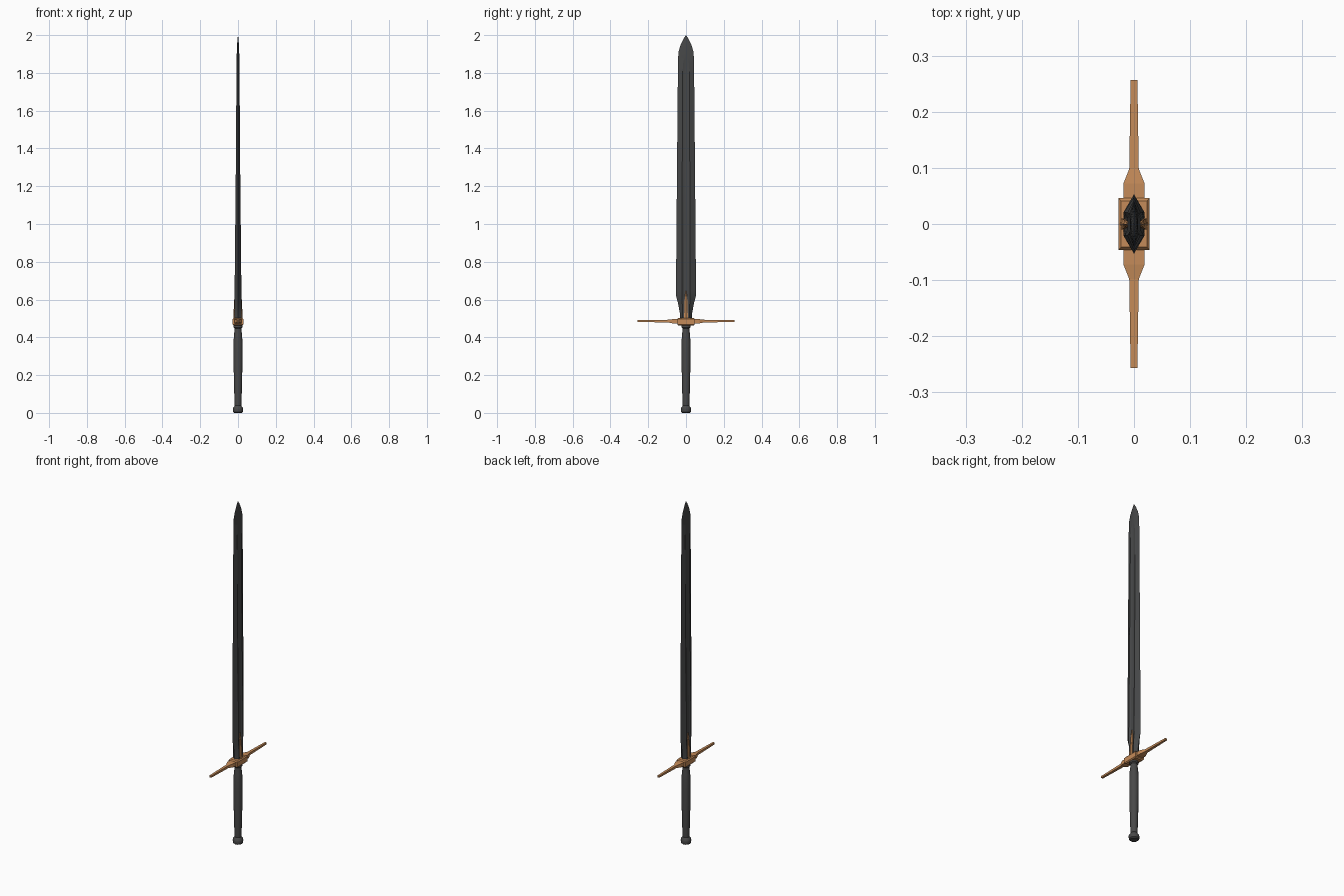
import bpy, bmesh, math

if "Cube" in bpy.data.objects:
    bpy.data.objects.remove(bpy.data.objects["Cube"])


def material(name, rgb):
    m = bpy.data.materials.new(name)
    m.diffuse_color = (*rgb, 1)
    m.use_nodes = True
    m.node_tree.nodes["Principled BSDF"].inputs["Base Color"].default_value = m.diffuse_color
    return m


STEEL = material("dark steel", (0.062, 0.064, 0.065))
GRIP = material("charcoal grip", (0.065, 0.065, 0.065))
BRONZE = material("bronze", (0.56, 0.26, 0.10))


def loft(name, rings, mat, smooth=None):
    """Skin a list of equal-length point rings and cap both ends."""
    bm = bmesh.new()
    vs = [[bm.verts.new(p) for p in r] for r in rings]
    n = len(rings[0])
    for a, b in zip(vs, vs[1:]):
        for i in range(n):
            j = (i + 1) % n
            bm.faces.new((a[i], a[j], b[j], b[i]))
    bm.faces.new(vs[0][::-1])
    bm.faces.new(vs[-1])
    bmesh.ops.recalc_face_normals(bm, faces=bm.faces)
    me = bpy.data.meshes.new(name)
    bm.to_mesh(me)
    bm.free()
    me.materials.append(mat)
    ob = bpy.data.objects.new(name, me)
    bpy.context.collection.objects.link(ob)
    if smooth:
        bpy.ops.object.select_all(action='DESELECT')
        bpy.context.view_layer.objects.active = ob
        ob.select_set(True)
        bpy.ops.object.shade_smooth_by_angle(angle=math.radians(smooth))
    return ob


def lathe(name, profile, mat, sides=16):
    rings = [[(r * math.cos(2 * math.pi * (i + .5) / sides),
               r * math.sin(2 * math.pi * (i + .5) / sides), z)
              for i in range(sides)] for r, z in profile]
    return loft(name, rings, mat, 35)


def blade_ring(z, w, t, f, d):
    """Half width w, half thickness t, fuller half width f, fuller depth d."""
    half = [(0, w), (t, f), (t - d, f * .5), (t - d, -f * .5), (t, -f), (0, -w)]
    return [(x, y, z) for x, y in half] + [(-x, -y, z) for x, y in half[1:-1]]


# Blade: narrow neck, flare, long taper with a fuller, rounded point
blade = [(0.49, .030, .019, .018, 0), (0.53, .033, .019, .018, .002),
         (0.58, .042, .019, .020, .005), (0.62, .053, .018, .022, .006),
         (0.65, .053, .018, .021, .006), (1.25, .048, .012, .020, .004),
         (1.80, .043, .008, .019, .003), (1.86, .042, .0075, .014, .002),
         (1.88, .0415, .007, .008, 0), (1.91, .040, .0065, .006, 0),
         (1.945, .030, .005, .005, 0), (1.975, .016, .003, .003, 0),
         (2.0, .0008, .0004, .0004, 0)]
loft("blade", [blade_ring(*s) for s in blade], STEEL, 20)

# Guard bar: wide in the middle, slim arms
bar = [(-.257, .006, .481, .491), (-.098, .0085, .479, .493),
       (-.072, .019, .474, .496), (.072, .019, .474, .496),
       (.098, .0085, .479, .493), (.257, .006, .481, .491)]
loft("guard_bar", [[(-x, y, a), (x, y, a), (x, y, b), (-x, y, b)]
                   for y, x, a, b in bar], BRONZE)

# Guard block around the blade base
block = [(.023, .040, .463), (.028, .046, .468), (.028, .046, .496), (.023, .041, .502)]
loft("guard_block", [[(-x, -y, z), (x, -y, z), (x, y, z), (-x, y, z)]
                     for x, y, z in block], BRONZE)

# Pointed langets on both blade faces
for side, label in ((1, "right"), (-1, "left")):
    prong = [(.495, .010, .025), (.54, .009, .023), (.615, .006, .019), (.65, .0006, .015)]
    loft("langet_" + label, [[(side * .008, -w, z), (side * (x - .003), -w, z),
                              (side * x, 0, z), (side * (x - .003), w, z),
                              (side * .008, w, z)] for z, w, x in prong], BRONZE)

# Grip, collar and pommel
lathe("grip", [(.017, .03), (.019, .06), (.022, .16), (.0245, .30), (.0245, .37),
               (.022, .41), (.018, .443), (.018, .452)], GRIP)
lathe("collar", [(.019, .448), (.024, .453), (.024, .463), (.021, .468)], GRIP)
lathe("pommel", [(.022, 0), (.027, .005), (.028, .018), (.027, .027),
                 (.021, .034), (.017, .040)], GRIP)
